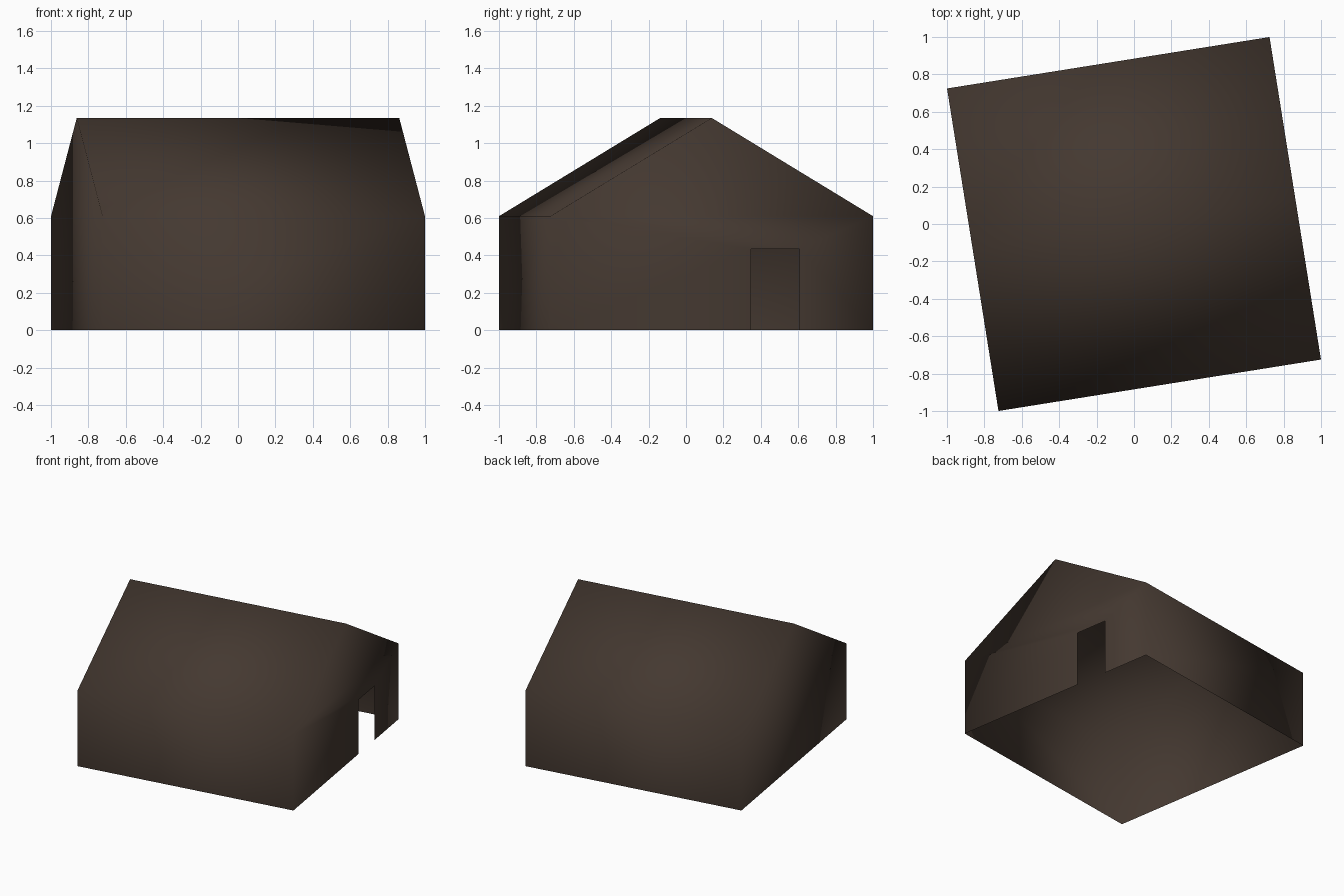
import bpy, bmesh, math
from mathutils import Matrix

if "Cube" in bpy.data.objects:
    bpy.data.objects.remove(bpy.data.objects["Cube"])

HALF = 0.873            # half of the square footprint
EAVE, RIDGE = 0.61, 1.135
DOOR = (0.213, 0.476, 0.435)   # door start, end and height on the right gable

bm = bmesh.new()

# Gable outline, from the front foot over the ridge to the back foot
outline = [(-HALF, 0), (-HALF, EAVE), (0, RIDGE), (HALF, EAVE), (HALF, 0)]
left = [bm.verts.new((-HALF, y, z)) for y, z in outline]
right = [bm.verts.new((HALF, y, z)) for y, z in outline]

# Walls and roof slopes between the gables (the underside stays open)
for i in range(4):
    bm.faces.new((left[i], right[i], right[i + 1], left[i + 1]))

# Plain left gable, and right gable with an open doorway
bm.faces.new(left)
a, b, h = DOOR
door = [bm.verts.new((HALF, y, z)) for y, z in [(b, 0), (b, h), (a, h), (a, 0)]]
bm.faces.new((right + door)[::-1])

for f in bm.faces:
    f.smooth = True
bm.normal_update()
# Make every face point away from the middle of the house
for f in bm.faces:
    c = f.calc_center_median()
    c.z -= 0.4
    if f.normal.dot(c) < 0:
        f.normal_flip()

# The house stands slightly turned
bm.transform(Matrix.Rotation(math.radians(9.06), 4, 'Z'))

mesh = bpy.data.meshes.new("house_shell")
bm.to_mesh(mesh)
bm.free()
house = bpy.data.objects.new("house_shell", mesh)
bpy.context.collection.objects.link(house)

brown = bpy.data.materials.new("dark brown")
brown.diffuse_color = (0.058, 0.040, 0.030, 1)
brown.use_nodes = True
brown.node_tree.nodes["Principled BSDF"].inputs["Base Color"].default_value = brown.diffuse_color
mesh.materials.append(brown)
